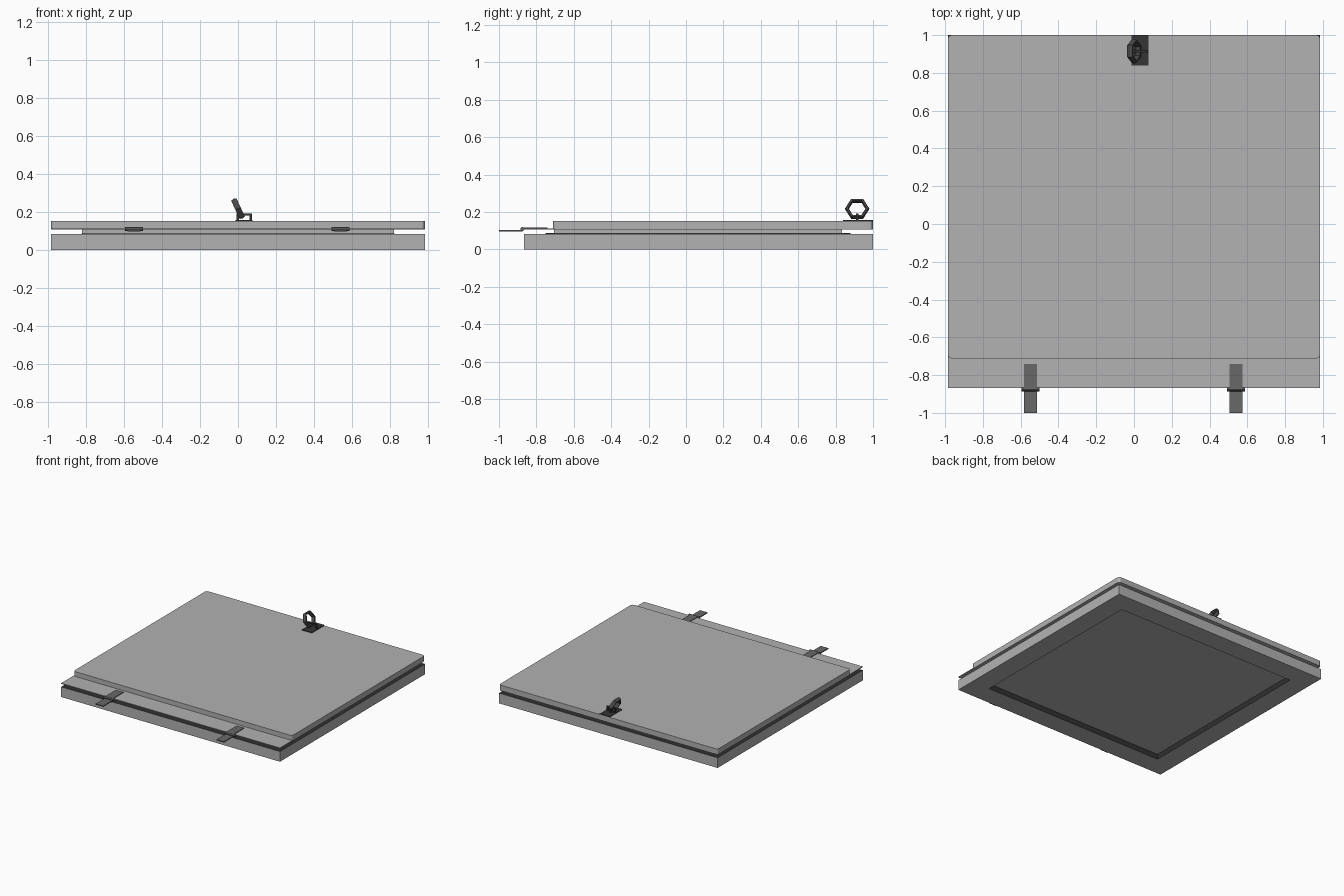
import bpy, bmesh, math
from mathutils import Matrix

if "Cube" in bpy.data.objects:
    bpy.data.objects.remove(bpy.data.objects["Cube"])


def material(name, v):
    m = bpy.data.materials.new(name)
    m.diffuse_color = (v, v, v, 1)
    m.use_nodes = True
    m.node_tree.nodes["Principled BSDF"].inputs["Base Color"].default_value = m.diffuse_color
    return m


STEEL = material("painted_steel", 0.446)
DARK = material("dark_seat", 0.03)
HINGE = material("hinge_metal", 0.14)
PLATE = material("handle_plate_metal", 0.035)
RING = material("ring_metal", 0.07)


def finish(bm, name, mat):
    bmesh.ops.recalc_face_normals(bm, faces=bm.faces)
    me = bpy.data.meshes.new(name)
    bm.to_mesh(me)
    bm.free()
    me.materials.append(mat)
    ob = bpy.data.objects.new(name, me)
    bpy.context.collection.objects.link(ob)
    return ob


def box(name, x, y, z, mat=STEEL, corner=0):
    """Box from (min, max) ranges, optionally with rounded vertical edges."""
    bm = bmesh.new()
    bmesh.ops.create_cube(bm, size=1)
    for v in bm.verts:
        v.co = [r[0] if c < 0 else r[1] for c, r in zip(v.co, (x, y, z))]
    if corner:
        edges = [e for e in bm.edges
                 if abs(e.verts[0].co.z - e.verts[1].co.z) > 1e-4]
        bmesh.ops.bevel(bm, geom=edges, offset=corner, segments=3,
                        profile=0.5, affect='EDGES')
    return finish(bm, name, mat)


def frame(name, outer, inner, z, mat, inner_mat=None):
    """Rectangular frame from (x0, x1, y0, y1) rectangles.
    inner_mat colours the top and the opening walls."""
    bm = bmesh.new()
    loops = []
    for (x0, x1, y0, y1), h in ((outer, z[0]), (outer, z[1]),
                                (inner, z[1]), (inner, z[0])):
        loops.append([bm.verts.new((px, py, h)) for px, py in
                      ((x0, y0), (x1, y0), (x1, y1), (x0, y1))])
    for k in range(4):
        a, b = loops[k], loops[(k + 1) % 4]
        for i in range(4):
            j = (i + 1) % 4
            f = bm.faces.new((a[i], a[j], b[j], b[i]))
            f.material_index = 1 if inner_mat and k in (1, 2) else 0
    ob = finish(bm, name, mat)
    if inner_mat:
        ob.data.materials.append(inner_mat)
    return ob


def extrude_x(name, profile, x, mat):
    """Closed (y, z) profile extruded along x."""
    bm = bmesh.new()
    a, b = [[bm.verts.new((px, y, z)) for y, z in profile] for px in x]
    n = len(profile)
    bm.faces.new(a)
    bm.faces.new(b)
    for i in range(n):
        j = (i + 1) % n
        bm.faces.new((a[i], a[j], b[j], b[i]))
    return finish(bm, name, mat)


# Base frame with opening, and a thin raised seal in front of and behind it
opening = (-0.82, 0.82, -0.705, 0.835)
frame("base_frame", (-0.985, 0.985, -0.867, 1.0), opening, (0, 0.083),
      STEEL, DARK)
frame("opening_seal", (-0.825, 0.825, -0.75, 0.88), opening,
      (0.083, 0.087), DARK)

# Lid, the plug that fills the opening, and the thin hinge flange
box("lid", (-0.985, 0.985), (-0.712, 1.0), (0.107, 0.152), corner=0.02)
box("lid_plug", (-0.82, 0.82), (-0.705, 0.835), (0.042, 0.108))
box("hinge_flange", (-0.985, 0.985), (-0.867, -0.70), (0.107, 0.113))

# Hinges: inner leaf, knuckle, outer leaf
for side, cx in (("left", -0.548), ("right", 0.54)):
    box(side + "_hinge_inner_leaf", (cx - 0.034, cx + 0.034),
        (-0.87, -0.74), (0.112, 0.118), HINGE)
    knuckle = [(-0.875 + 0.011 * math.cos(i * math.pi / 4),
                0.109 + 0.011 * math.sin(i * math.pi / 4)) for i in range(8)]
    extrude_x(side + "_hinge_knuckle", knuckle, (cx - 0.047, cx + 0.047),
              HINGE)
    box(side + "_hinge_outer_leaf", (cx - 0.034, cx + 0.034),
        (-1.0, -0.875), (0.097, 0.104), HINGE)

# Handle plate
box("handle_plate", (-0.012, 0.077), (0.84, 1.0), (0.151, 0.158), PLATE)

# Staple that holds the ring
for name, x, z in (("staple_left_leg", (-0.008, 0.004), (0.156, 0.192)),
                   ("staple_right_leg", (0.061, 0.073), (0.156, 0.192)),
                   ("staple_bar", (0.004, 0.061), (0.182, 0.192))):
    box(name, x, (0.909, 0.921), z, PLATE)

# Six-sided pull ring, wider along its axis, leaning to the left
bpy.ops.mesh.primitive_torus_add(major_segments=6, minor_segments=6,
                                 major_radius=0.055, minor_radius=0.011)
ring = bpy.context.object
ring.name = "pull_ring"
ring.data.materials.append(RING)
ring.data.transform(Matrix.Translation((0, 0.915, 0.217))
                    @ Matrix.Rotation(math.radians(65), 4, 'Y')
                    @ Matrix.Rotation(math.radians(90), 4, 'Z')
                    @ Matrix.Diagonal((1, 1, 1.6, 1)))
